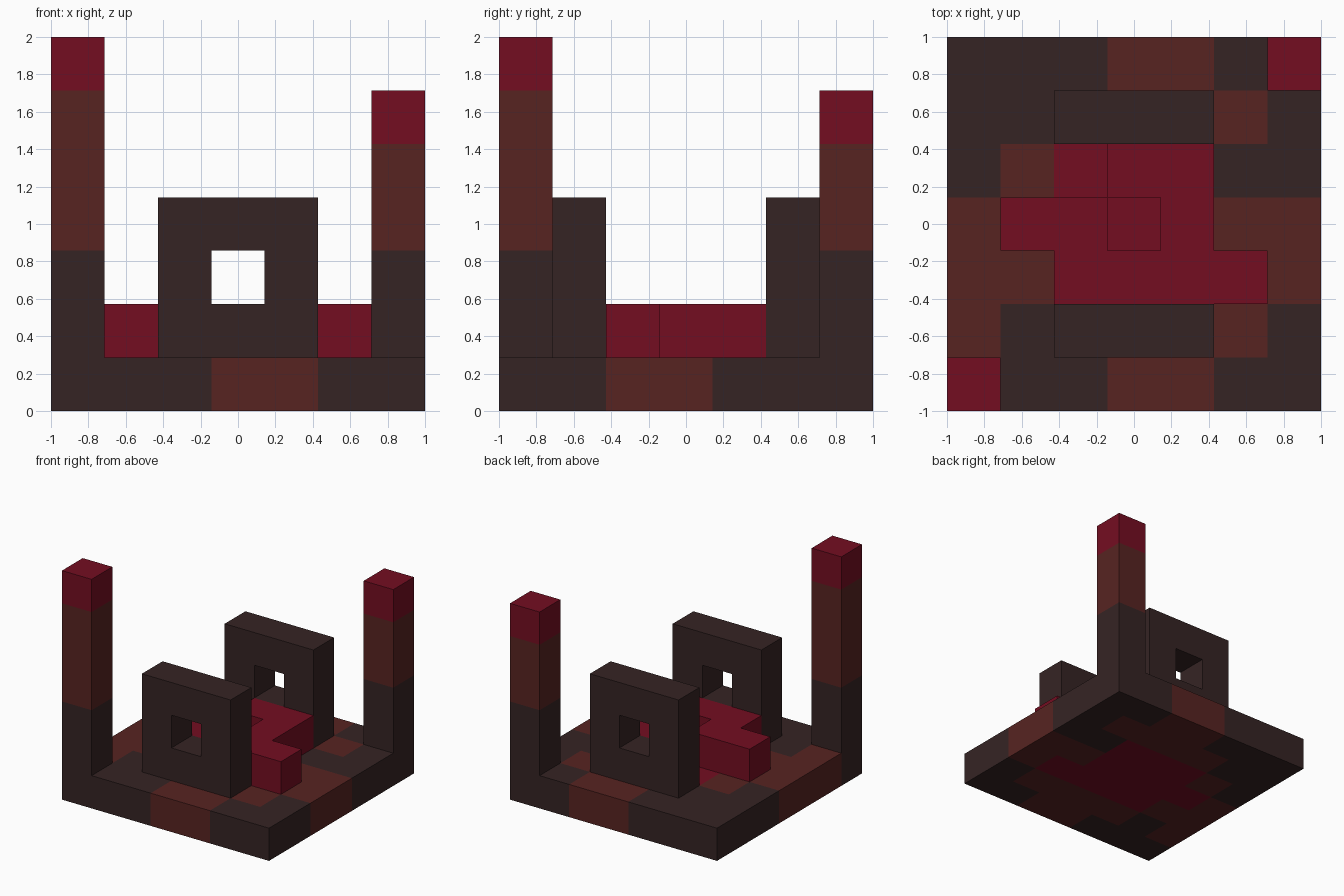
import bpy
import bmesh
from mathutils import Vector

if "Cube" in bpy.data.objects:
    bpy.data.objects.remove(bpy.data.objects["Cube"])

N = 7               # cells along each side
S = 2.0 / N         # cell size


def colour(name, rgb):
    m = bpy.data.materials.new(name)
    m.diffuse_color = (*rgb, 1.0)
    m.use_nodes = True
    m.node_tree.nodes["Principled BSDF"].inputs["Base Color"].default_value = m.diffuse_color
    return m


MATS = [
    colour("charred stone", (0.036, 0.0175, 0.0175)),
    colour("rusty brown", (0.096, 0.0175, 0.0155)),
    colour("deep red", (0.175, 0.0042, 0.0155)),
]
CODE = {"d": 0, "b": 1, "r": 2}


def block_part(name, cells):
    """Closed shell around a set of grid cells {(i, j, k): colour index}."""
    bm = bmesh.new()
    for cell, mat in cells.items():
        centre = Vector(cell) + Vector((0.5, 0.5, 0.5))
        for axis in range(3):
            for sign in (-1, 1):
                n = Vector((0, 0, 0))
                n[axis] = sign
                if tuple(int(c + d) for c, d in zip(cell, n)) in cells:
                    continue
                u = Vector((0, 0, 0))
                u[(axis + 1) % 3] = 0.5
                v = n.cross(u)
                mid = centre + n * 0.5
                corners = (mid - u - v, mid + u - v, mid + u + v, mid - u + v)
                face = bm.faces.new([
                    bm.verts.new((p.x * S - 1, p.y * S - 1, p.z * S))
                    for p in corners])
                face.material_index = mat
    bmesh.ops.remove_doubles(bm, verts=bm.verts, dist=0.001)
    me = bpy.data.meshes.new(name)
    bm.to_mesh(me)
    bm.free()
    for m in MATS:
        me.materials.append(m)
    ob = bpy.data.objects.new(name, me)
    bpy.context.collection.objects.link(ob)
    return ob


def layer(rows, k):
    """Rows of letters, back row first, as one horizontal layer of cells."""
    return {(i, N - 1 - r, k): CODE[c]
            for r, row in enumerate(rows)
            for i, c in enumerate(row) if c in CODE}


# Patterned floor slab
block_part("floor", layer([
    "dddbbdd",
    "ddbbbbd",
    "dbrrrdd",
    "brrrrbb",
    "bbrrrrb",
    "bdbbbbd",
    "dddbbdd"], 0))

# Raised winding red block in the middle
block_part("red_centre", layer([
    ".......",
    ".......",
    "...rr..",
    ".rr.r..",
    "..rrrr.",
    ".......",
    "......."], 1))

# Square arches with a window, front and back
for name, j in (("front_arch", 1), ("back_arch", 5)):
    block_part(name, {(i, j, k): 0 for i in (2, 3, 4) for k in (1, 2, 3)
                      if (i, k) != (3, 2)})

# Corner pillars: dark foot, brown shaft, red cap
for name, c, stack in (("tall_pillar", 0, "ddbbbr"), ("short_pillar", 6, "ddbbr")):
    block_part(name, {(c, c, k + 1): CODE[s] for k, s in enumerate(stack)})
